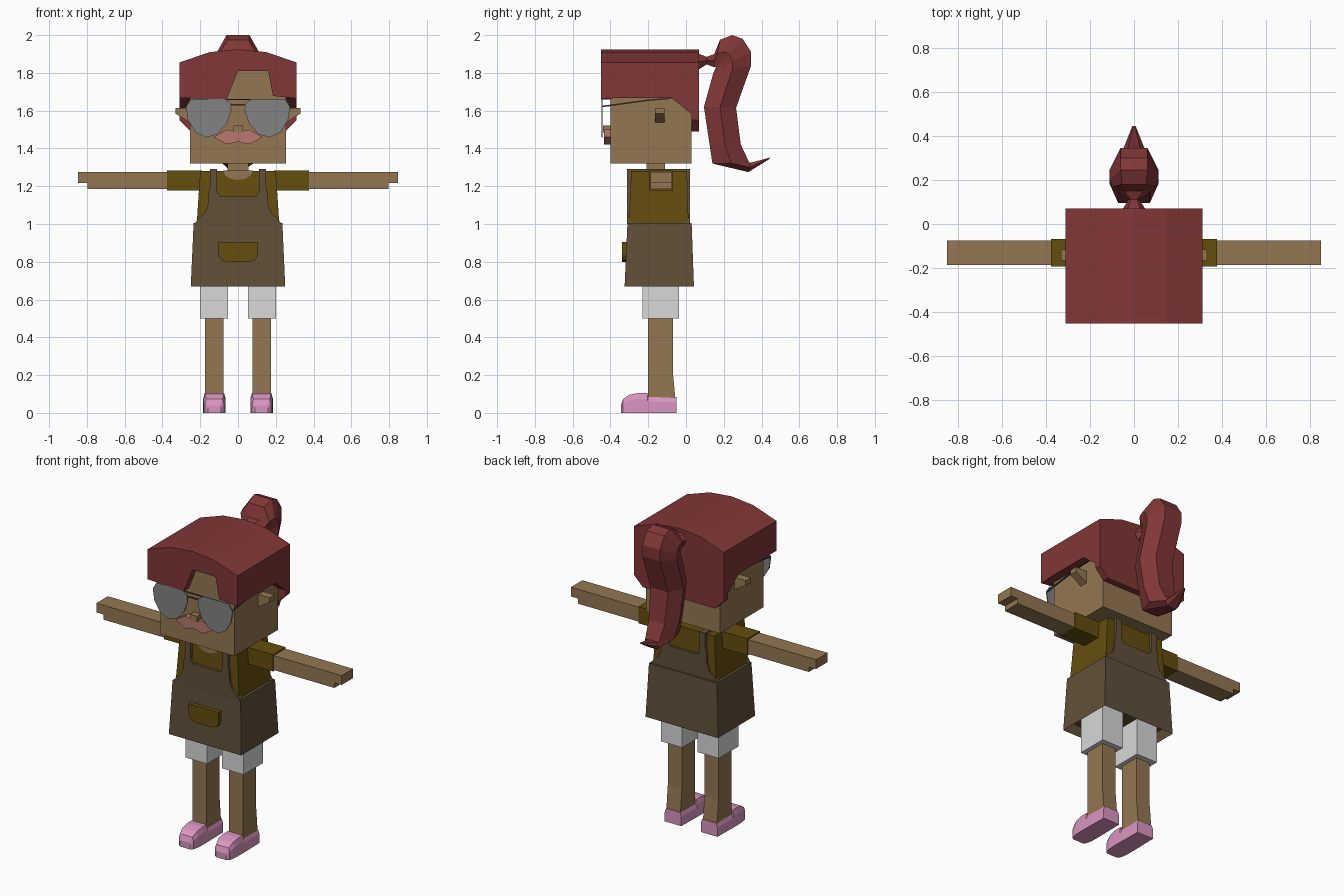
import bpy, bmesh
from mathutils import Vector

cube = bpy.data.objects.get("Cube")
if cube:
    bpy.data.objects.remove(cube, do_unlink=True)


def material(name, rgb):
    m = bpy.data.materials.new(name)
    m.use_nodes = True
    lin = [((c / 255 + 0.055) / 1.055) ** 2.4 for c in rgb] + [1]
    m.diffuse_color = lin
    for n in m.node_tree.nodes:
        if n.type == 'BSDF_PRINCIPLED':
            n.inputs["Base Color"].default_value = lin
            n.inputs["Roughness"].default_value = 0.9
    return m


HAIR = material("hair red", (130, 55, 55))
SKIN = material("skin tan", (148, 119, 82))
SHIRT = material("shirt olive", (100, 77, 14))
APRON = material("apron brown", (96, 80, 57))
SHORTS = material("shorts white", (216, 216, 216))
SHOE = material("shoe pink", (218, 150, 192))
LIPS = material("lip pink", (186, 120, 112))
LENS = material("lens grey", (132, 130, 130))
FRAME = material("frame dark grey", (70, 70, 78))


def finish(bm, name, mat):
    bmesh.ops.recalc_face_normals(bm, faces=bm.faces)
    me = bpy.data.meshes.new(name)
    bm.to_mesh(me)
    bm.free()
    me.materials.append(mat)
    ob = bpy.data.objects.new(name, me)
    bpy.context.collection.objects.link(ob)
    return ob


def loft(name, mat, rings):
    """Skin a list of equal-length point rings and cap both ends."""
    bm = bmesh.new()
    vs = [[bm.verts.new(p) for p in r] for r in rings]
    n = len(vs[0])
    for a, b in zip(vs, vs[1:]):
        for i in range(n):
            j = (i + 1) % n
            bm.faces.new((a[i], a[j], b[j], b[i]))
    bm.faces.new(vs[0])
    bm.faces.new(vs[-1])
    return finish(bm, name, mat)


def slab(name, mat, axis, profile, lo, hi):
    """Extrude an xz profile along y, or a yz profile along x."""
    place = (lambda a, b, d: (a, d, b)) if axis == 'y' else (lambda a, b, d: (d, a, b))
    return loft(name, mat, [[place(a, b, d) for a, b in profile] for d in (lo, hi)])


def block(name, mat, x, y, z, x2=None, y2=None):
    """Box, with an optional different rectangle at the top."""
    def rect(xr, yr, h):
        return [(xr[0], yr[0], h), (xr[1], yr[0], h), (xr[1], yr[1], h), (xr[0], yr[1], h)]
    return loft(name, mat, [rect(x, y, z[0]), rect(x2 or x, y2 or y, z[1])])


def flip(profile, s):
    return [(a * s, b) for a, b in profile]


def both(half):
    """Complete a right-hand outline with its mirror image."""
    return half + [(-a, b) for a, b in reversed(half) if a != 0]


# Head, neck and nose
block("head", SKIN, (-0.255, 0.255), (-0.40, 0.03), (1.32, 1.83))
block("neck", SKIN, (-0.055, 0.055), (-0.21, -0.11), (1.25, 1.33))
block("nose", SKIN, (-0.025, 0.025), (-0.44, -0.39), (1.485, 1.522))
slab("lips", LIPS, 'y', both([(0, 1.435), (0.06, 1.422), (0.13, 1.46), (0.06, 1.5), (0, 1.485)]),
     -0.435, -0.39)

# Hair cap: domed middle, notched fringe, sloping back
dome = [(0.31, 1.855), (0.15, 1.91), (0, 1.925), (-0.15, 1.91), (-0.31, 1.855)]
slab("hair_cap", HAIR, 'y', [(-0.31, 1.668), (0.31, 1.668)] + dome, -0.39, 0.07)
slab("hair_fringe", HAIR, 'y',
     [(-0.31, 1.668), (-0.06, 1.66), (0, 1.81), (0.16, 1.81), (0.185, 1.678), (0.31, 1.665)] + dome,
     -0.45, -0.39)
slab("hair_back_slope", HAIR, 'x', [(-0.08, 1.67), (0.07, 1.55), (0.07, 1.67)], -0.31, 0.31)
slab("hair_nape", HAIR, 'y', both([(0.31, 1.67), (0.31, 1.55), (0.25, 1.49)]), 0.03, 0.07)

# Ponytail: rings of (inner y, z, outer y, z, half width)
tail = [
    (0.07, 1.82, 0.07, 1.90, 0.05), (0.11, 1.845, 0.11, 1.885, 0.025),
    (0.15, 1.83, 0.15, 1.90, 0.08), (0.155, 1.83, 0.18, 1.975, 0.10),
    (0.16, 1.825, 0.245, 2.0, 0.11), (0.155, 1.82, 0.30, 1.98, 0.11),
    (0.15, 1.81, 0.345, 1.91, 0.11), (0.145, 1.80, 0.345, 1.84, 0.11),
    (0.095, 1.62, 0.265, 1.615, 0.11), (0.125, 1.42, 0.29, 1.42, 0.10),
    (0.14, 1.32, 0.335, 1.325, 0.085), (0.33, 1.275, 0.345, 1.325, 0.05),
    (0.44, 1.343, 0.445, 1.352, 0.008)]
rings = []
for iy, iz, oy, oz, w in tail:
    inner, outer = Vector((0, iy, iz)), Vector((0, oy, oz))
    mid, side = (inner + outer) / 2, Vector((w, 0, 0))
    rings.append([inner - side * 0.65, inner + side * 0.65, mid + side,
                  outer + side * 0.55, outer - side * 0.55, mid - side])
loft("ponytail", HAIR, rings)

# Shirt and neckline
block("shirt", SHIRT, (-0.222, 0.222), (-0.305, 0.015), (0.95, 1.28), (-0.2, 0.2), (-0.29, 0.005))
slab("neckline", SKIN, 'y', both([(0.08, 1.283), (0.065, 1.255), (0.035, 1.238), (0, 1.233)]),
     -0.297, -0.15)

# Apron skirt, hollowed from below
skirt = block("apron_skirt", APRON, (-0.25, 0.25), (-0.325, 0.042), (0.67, 1.005),
              (-0.235, 0.235), (-0.31, 0.03))
bm = bmesh.new()
bm.from_mesh(skirt.data)
base = min(bm.faces, key=lambda f: f.calc_center_median().z)
bmesh.ops.inset_region(bm, faces=[base], thickness=0.02)
bmesh.ops.translate(bm, verts=base.verts, vec=(0, 0, 0.06))
bm.to_mesh(skirt.data)
bm.free()

# Apron bibs, straps and pocket
bib = both([(0.23, 1.0), (0.21, 1.03), (0.175, 1.06), (0.16, 1.1), (0.155, 1.17),
            (0.148, 1.2), (0.148, 1.285), (0.11, 1.285), (0.11, 1.17), (0.095, 1.145)])
slab("apron_front_bib", APRON, 'y', bib, -0.312, -0.28)
slab("apron_back_bib", APRON, 'y', bib, -0.005, 0.022)
slab("pocket", SHIRT, 'y', both([(0.105, 0.905), (0.105, 0.835), (0.09, 0.81), (0.06, 0.8)]),
     -0.34, -0.31)

# Mirrored parts
lens = [(0.04, 1.64), (0.075, 1.662), (0.25, 1.662), (0.275, 1.62), (0.265, 1.55),
        (0.225, 1.485), (0.17, 1.458), (0.11, 1.475), (0.06, 1.53), (0.035, 1.6)]
for s, side in ((1, "left"), (-1, "right")):
    def span(a, b):
        return tuple(sorted((a * s, b * s)))

    # Glasses and ear
    slab(side + "_lens", LENS, 'y', flip(lens, s), -0.448, -0.441)
    slab(side + "_temple", FRAME, 'x',
         [(-0.445, 1.618), (-0.2, 1.652), (-0.08, 1.662), (-0.08, 1.668), (-0.2, 1.659),
          (-0.445, 1.626)], *span(0.266, 0.273))
    slab(side + "_ear", SKIN, 'y',
         flip([(0.25, 1.615), (0.332, 1.615), (0.332, 1.585), (0.25, 1.535)], s), -0.165, -0.115)

    # Sleeve, arm and strap over the shoulder
    block(side + "_sleeve", SHIRT, span(0.19, 0.377), (-0.192, -0.068), (1.178, 1.282))
    slab(side + "_arm", SKIN, 'y',
         flip([(0.36, 1.185), (0.797, 1.185), (0.797, 1.217), (0.847, 1.217), (0.847, 1.275),
               (0.36, 1.275)], s), -0.187, -0.074)
    block(side + "_strap", APRON, span(0.11, 0.148), (-0.312, 0.022), (1.27, 1.29))

    # Shorts and leg
    block(side + "_shorts", SHORTS, span(0.052, 0.2), (-0.23, -0.037), (0.5, 0.76))
    slab(side + "_leg", SKIN, 'x',
         [(-0.2, 0.06), (-0.055, 0.06), (-0.07, 0.22), (-0.07, 0.52), (-0.2, 0.52)],
         *span(0.078, 0.175))

    # Shoe: rings of (y, half width, top height)
    shoe = [(-0.05, 0.057, 0.083), (-0.2, 0.06, 0.083), (-0.205, 0.06, 0.105), (-0.25, 0.06, 0.106),
            (-0.3, 0.058, 0.096), (-0.333, 0.05, 0.073), (-0.345, 0.035, 0.04)]
    cx = 0.125 * s
    loft(side + "_shoe", SHOE,
         [[(cx - w, y, 0), (cx + w, y, 0), (cx + w, y, h * 0.7), (cx + w * 0.85, y, h),
           (cx - w * 0.85, y, h), (cx - w, y, h * 0.7)] for y, w, h in shoe])

# Glasses bridge and brow bar
block("glasses_bridge", FRAME, (-0.045, 0.045), (-0.447, -0.442), (1.628, 1.636))
block("glasses_brow_bar", FRAME, (-0.08, 0.08), (-0.447, -0.442), (1.656, 1.662))
